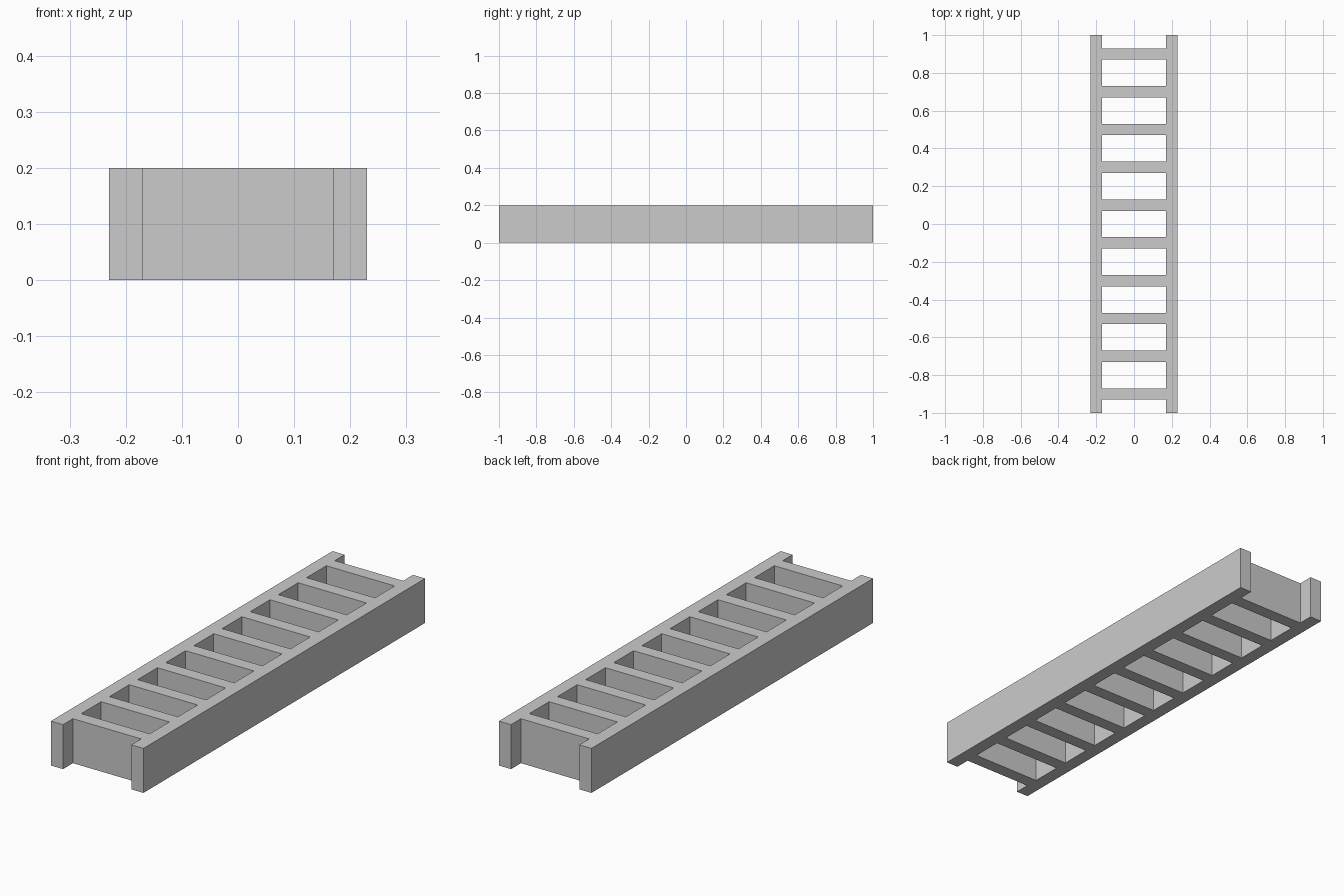
import bpy, bmesh

if "Cube" in bpy.data.objects:
    bpy.data.objects.remove(bpy.data.objects["Cube"])

RUNGS, SPACING, THICK, HEIGHT = 10, 0.2, 0.06, 0.2
xs = [-0.23, -0.17, 0.17, 0.23]

# Lines across the length: both ends plus the two faces of every rung
ys = [-1.0]
for i in range(RUNGS):
    c = (i - (RUNGS - 1) / 2) * SPACING
    ys += [c - THICK / 2, c + THICK / 2]
ys.append(1.0)

# Flat plan of rails and rungs, leaving the gaps open
bm = bmesh.new()
grid = [[bm.verts.new((x, y, 0)) for x in xs] for y in ys]
for j in range(len(ys) - 1):
    for i in range(3):
        is_gap = i == 1 and j % 2 == 0
        if not is_gap:
            bm.faces.new((grid[j][i], grid[j][i + 1], grid[j + 1][i + 1], grid[j + 1][i]))

# Raise the plan to full height as one closed solid
top = bmesh.ops.extrude_face_region(bm, geom=bm.faces[:], use_keep_orig=True)
bmesh.ops.translate(bm, vec=(0, 0, HEIGHT),
                    verts=[g for g in top["geom"] if isinstance(g, bmesh.types.BMVert)])
bmesh.ops.recalc_face_normals(bm, faces=bm.faces[:])

mesh = bpy.data.meshes.new("ladder_frame")
bm.to_mesh(mesh)
bm.free()
bpy.context.collection.objects.link(bpy.data.objects.new("ladder_frame", mesh))
